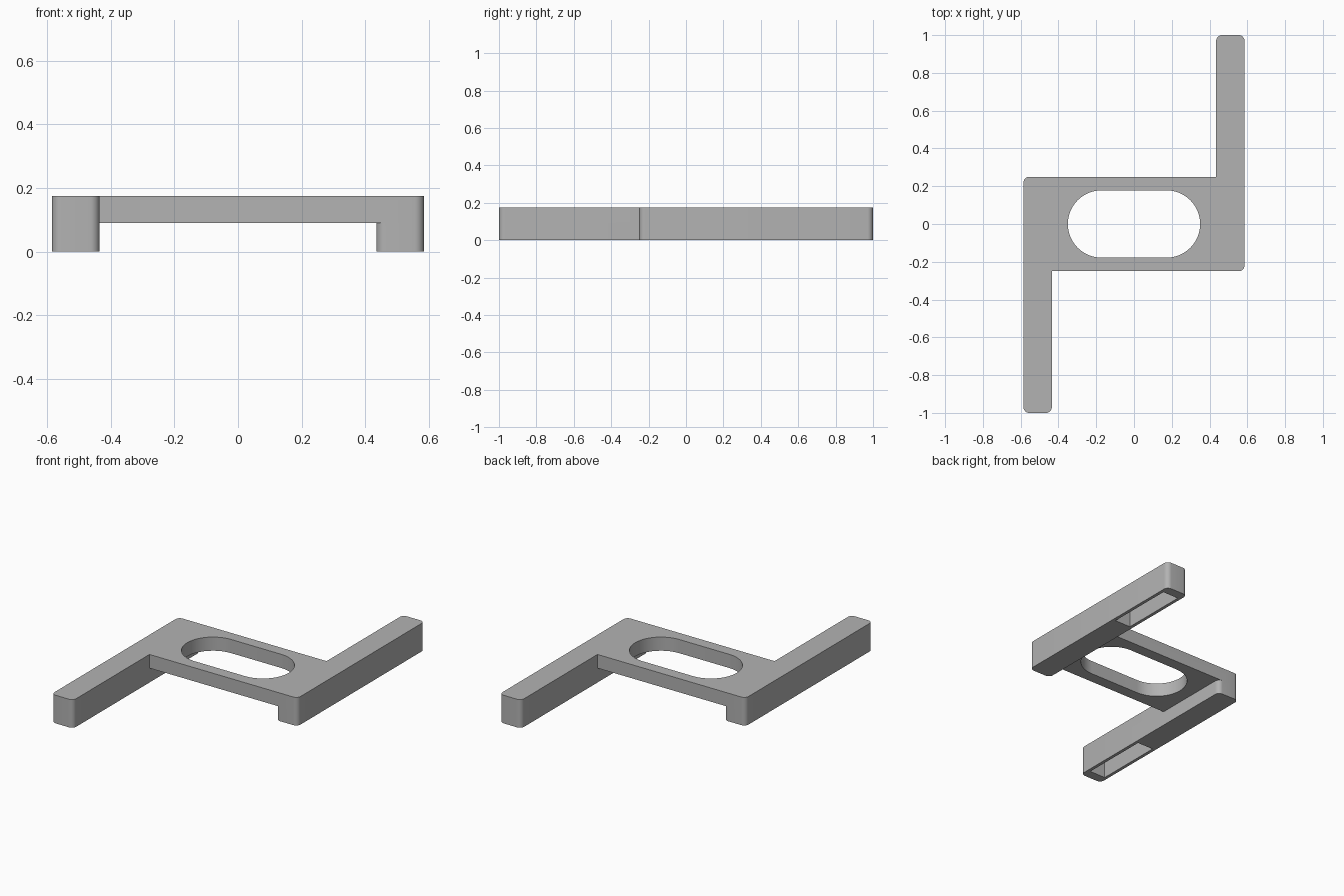
import bpy, bmesh, math

cube = bpy.data.objects.get("Cube")
if cube:
    bpy.data.objects.remove(cube, do_unlink=True)

grey = bpy.data.materials.new("light grey plastic")
grey.use_nodes = True
grey.diffuse_color = (0.45, 0.45, 0.45, 1)
grey.node_tree.nodes["Principled BSDF"].inputs["Base Color"].default_value = grey.diffuse_color

HEIGHT, UNDERSIDE = 0.175, 0.09


def block(name, x0, x1, y0, y1, z0, z1, radius=0.0, steps=8):
    """Upright prism with a rounded rectangular outline."""
    corners = [(x1, y1, -1, -1), (x0, y1, 1, -1), (x0, y0, 1, 1), (x1, y0, -1, 1)]
    bm = bmesh.new()
    verts = []
    for i, (x, y, sx, sy) in enumerate(corners):
        for s in range(steps + 1 if radius else 1):
            a = math.pi / 2 * (i + s / steps)
            px = x + radius * (sx + math.cos(a)) if radius else x
            py = y + radius * (sy + math.sin(a)) if radius else y
            verts.append(bm.verts.new((px, py, z0)))
    bmesh.ops.remove_doubles(bm, verts=verts, dist=1e-5)
    base = bm.faces.new([v for v in verts if v.is_valid])
    top = bmesh.ops.extrude_face_region(bm, geom=[base])["geom"]
    bmesh.ops.translate(bm, vec=(0, 0, z1 - z0),
                        verts=[g for g in top if isinstance(g, bmesh.types.BMVert)])
    bmesh.ops.recalc_face_normals(bm, faces=bm.faces)
    mesh = bpy.data.meshes.new(name)
    bm.to_mesh(mesh)
    bm.free()
    mesh.materials.append(grey)
    obj = bpy.data.objects.new(name, mesh)
    bpy.context.collection.objects.link(obj)
    return obj


def combine(target, other, operation):
    """Apply a boolean and discard the helper."""
    mod = target.modifiers.new(operation.lower(), 'BOOLEAN')
    mod.object, mod.operation, mod.solver = other, operation, 'EXACT'
    bpy.context.view_layer.objects.active = target
    bpy.ops.object.modifier_apply(modifier=mod.name)
    bpy.data.objects.remove(other, do_unlink=True)


def arm_block(name, side, x0, x1, y0, y1, *rest):
    """Block on the left arm, or turned half a circle for the right one."""
    xs, ys = sorted((side * x0, side * x1)), sorted((side * y0, side * y1))
    return block(name, *xs, *ys, *rest)


# Raised centre plate joined to the two offset arms
bracket = block("bracket", -0.51, 0.51, -0.25, 0.25, UNDERSIDE, HEIGHT)
for side in (1, -1):
    combine(bracket, arm_block("arm", side, 0.435, 0.585, -0.25, 1, 0, HEIGHT, 0.03), 'UNION')

# Long rounded opening through the plate
combine(bracket, block("opening", -0.35, 0.35, -0.178, 0.178, -0.1, 0.3, 0.1779, 20), 'DIFFERENCE')

# Pockets in the undersides of the arm ends
for side in (1, -1):
    combine(bracket, arm_block("pocket", side, 0.455, 0.565, 0.505, 0.94, -0.1, 0.13), 'DIFFERENCE')

bpy.ops.object.select_all(action='DESELECT')
bracket.select_set(True)
bpy.context.view_layer.objects.active = bracket
bpy.ops.object.shade_smooth_by_angle(angle=math.radians(30))
